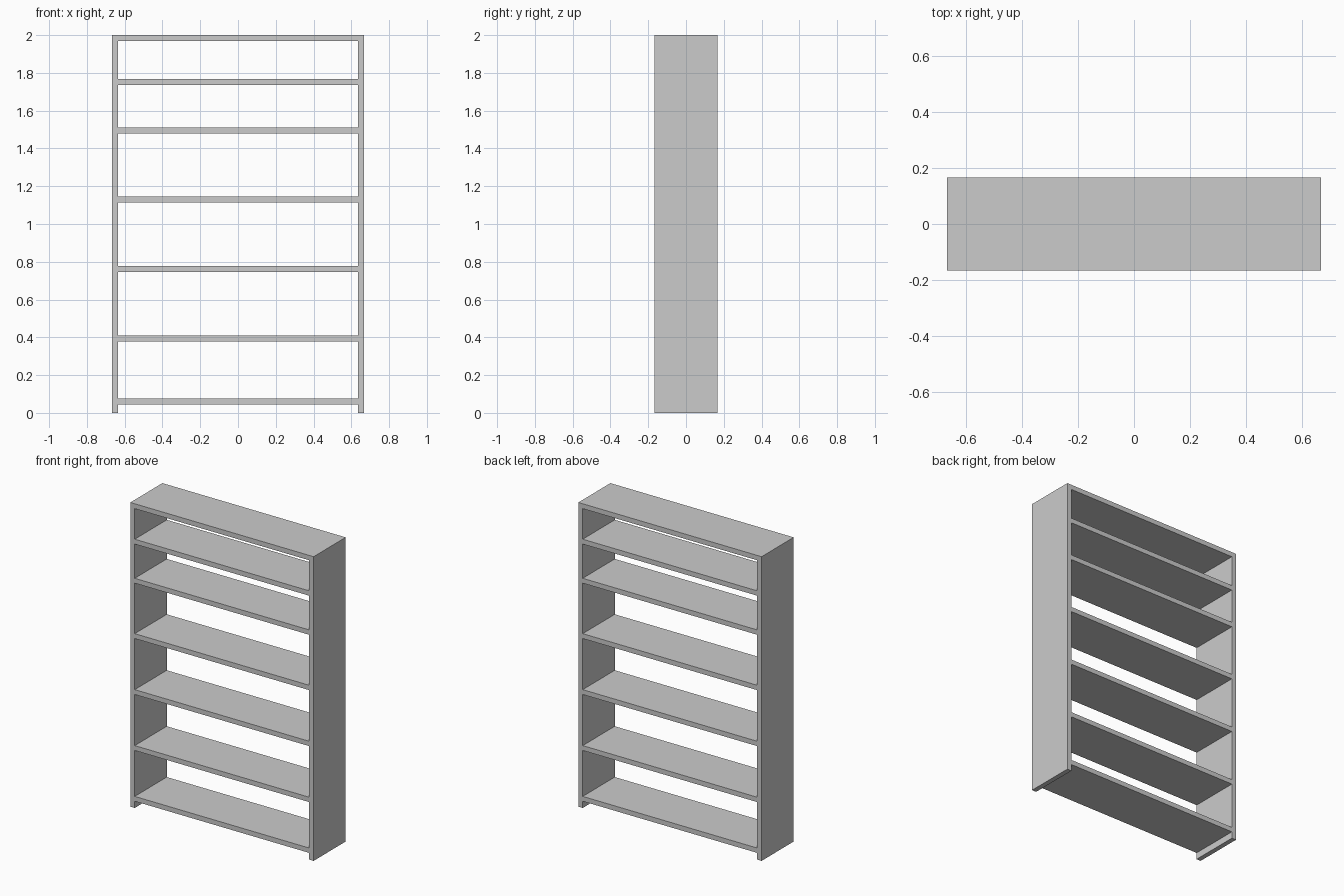
import bpy

cube = bpy.data.objects.get("Cube")
if cube:
    bpy.data.objects.remove(cube, do_unlink=True)

WIDTH, DEPTH, HEIGHT, BOARD = 1.333, 0.333, 2.0, 0.032

# Single painted finish
grey = bpy.data.materials.new("light_grey")
grey.use_nodes = True
colour = (0.6, 0.6, 0.6, 1)
grey.diffuse_color = colour
grey.node_tree.nodes["Principled BSDF"].inputs["Base Color"].default_value = colour


def board(name, size, centre):
    """Add a flat-shaded box with the given full size."""
    bpy.ops.mesh.primitive_cube_add(size=1, location=centre)
    obj = bpy.context.object
    obj.name = name
    obj.scale = size
    bpy.ops.object.transform_apply(location=False, rotation=False, scale=True)
    obj.data.materials.append(grey)
    return obj


# Upright side panels
for side, sign in (("left", 1), ("right", -1)):
    board(side + "_side_panel", (BOARD, DEPTH, HEIGHT),
          (sign * (WIDTH - BOARD) / 2, 0, HEIGHT / 2))

# Shelves and top board, fitted between the sides
inner = WIDTH - 2 * BOARD
levels = {
    "bottom_shelf": 0.06,
    "second_shelf": 0.394,
    "third_shelf": 0.762,
    "fourth_shelf": 1.13,
    "fifth_shelf": 1.494,
    "sixth_shelf": 1.751,
    "top_board": HEIGHT - BOARD / 2,
}
for name, z in levels.items():
    board(name, (inner, DEPTH, BOARD), (0, 0, z))
